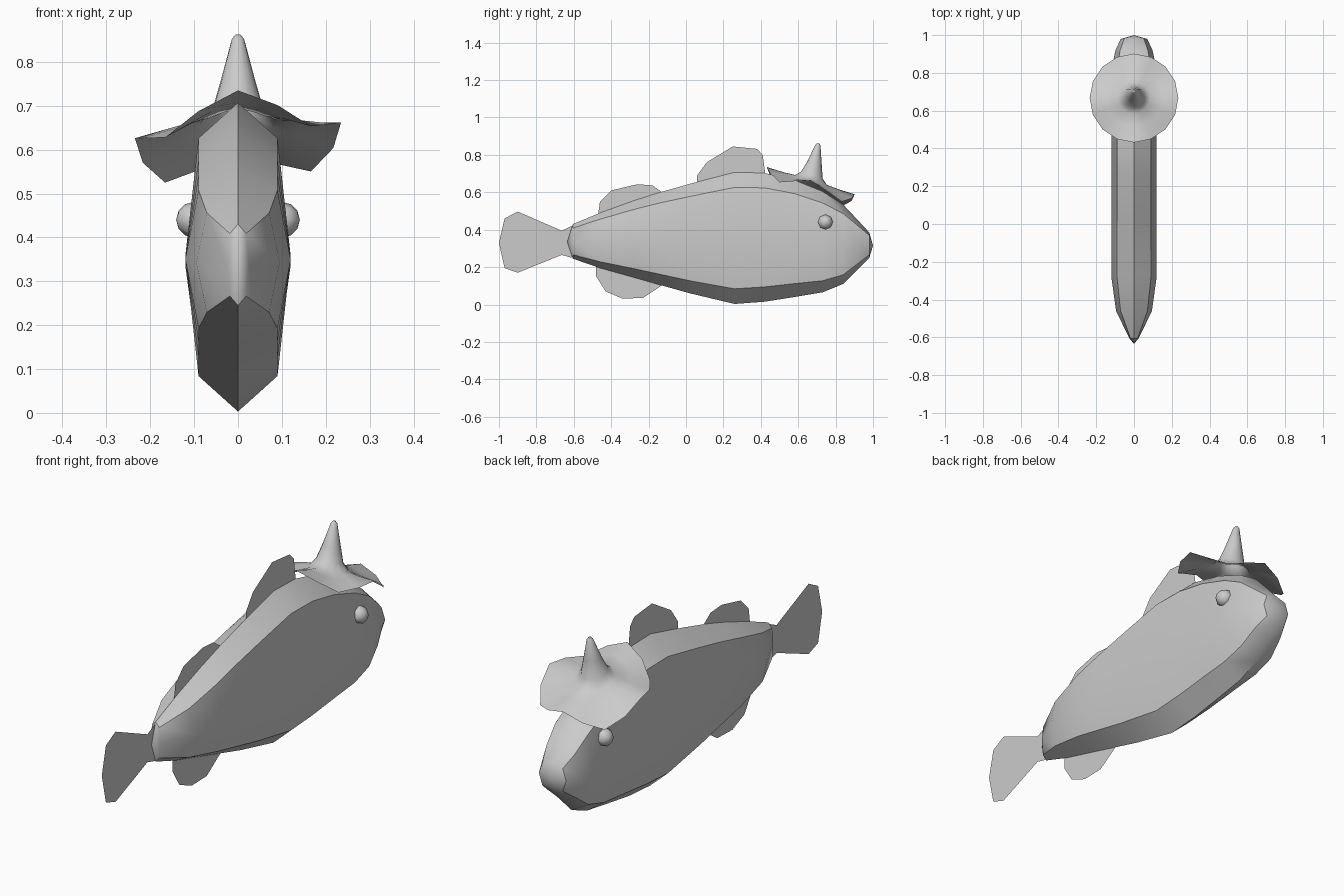
import bpy
from math import sin, cos, pi, radians

if "Cube" in bpy.data.objects:
    bpy.data.objects.remove(bpy.data.objects["Cube"])


def make(name, verts, faces, smooth=40):
    me = bpy.data.meshes.new(name)
    me.from_pydata(verts, [], faces)
    me.update()
    ob = bpy.data.objects.new(name, me)
    bpy.context.collection.objects.link(ob)
    if smooth:
        bpy.ops.object.select_all(action='DESELECT')
        ob.select_set(True)
        bpy.context.view_layer.objects.active = ob
        bpy.ops.object.shade_smooth_by_angle(angle=radians(smooth))
    return ob


def bridge(rings, n):
    return [(a * n + i, a * n + (i + 1) % n, (a + 1) * n + (i + 1) % n, (a + 1) * n + i)
            for a in range(rings - 1) for i in range(n)]


# Body: eight-sided sections lofted from tail to nose (y, top, bottom, half width)
stations = [(-0.605, .43, .245, .025), (-0.46, .49, .195, .095), (-0.28, .555, .145, .12),
            (-0.14, .60, .105, .12), (0.02, .645, .06, .12), (0.26, .707, .003, .12),
            (0.42, .703, .015, .12), (0.58, .665, .04, .12), (0.73, .605, .065, .12),
            (0.84, .535, .11, .115), (0.92, .45, .19, .098), (0.98, .385, .25, .07)]
section = [(0, 1), (.75, .77), (1, 0), (.75, -.77), (0, -1), (-.75, -.77), (-1, 0), (-.75, .77)]
verts = []
for y, t, b, w in stations:
    verts += [(w * sx, y, (t + b) / 2 + sz * (t - b) / 2) for sx, sz in section]
faces = bridge(len(stations), 8)
last = (len(stations) - 1) * 8
verts += [(0, -0.635, .335), (0, 1.0, .315)]
tail_tip, nose = len(verts) - 2, len(verts) - 1
for i in range(8):
    j = (i + 1) % 8
    faces += [(j, i, tail_tip), (last + i, last + j, nose)]
make("body", verts, faces)

# Fins: flat sheets on the centre plane
fins = {
    "front_dorsal_fin": [(.06, .64), (.06, .69), (.11, .76), (.25, .845), (.38, .832),
                         (.41, .80), (.425, .69)],
    "rear_dorsal_fin": [(-.47, .48), (-.46, .55), (-.40, .61), (-.26, .643), (-.18, .637),
                        (-.12, .595)],
    "belly_fin": [(-.48, .21), (-.48, .15), (-.43, .07), (-.34, .032), (-.23, .035),
                  (-.12, .108)],
    "tail_fin": [(-.61, .42), (-.665, .395), (-.90, .497), (-.97, .46), (-1, .33),
                 (-.97, .195), (-.90, .17), (-.665, .265), (-.61, .25)],
}
for name, pts in fins.items():
    make(name, [(0, y, z) for y, z in pts], [tuple(range(len(pts)))], 0)

# Eyes
for side, name in ((1, "right_eye"), (-1, "left_eye")):
    bpy.ops.mesh.primitive_uv_sphere_add(segments=8, ring_count=6, radius=0.041,
                                         location=(side * .1, .745, .44),
                                         rotation=(0, pi / 2, 0))
    bpy.context.object.name = name
    bpy.ops.object.shade_smooth_by_angle(angle=radians(60))

# Pointed hat: tilted wavy brim flowing into a leaning cone (radius, height)
N = 16
profile = [(.235, 0), (.15, 0), (.085, .004), (.058, .03), (.038, .10), (.014, .19), (.006, .2)]
verts = []
for r, h in profile:
    wave = (r / .235) ** 2 if h < .01 else 0
    for i in range(N):
        a = 2 * pi * i / N
        x, y = r * cos(a), r * sin(a)
        z = .662 - .31 * y * (1 if h < .1 else .3) + h
        z += wave * (-.032 * (1 - cos(4 * a)) - .018 * cos(a) ** 2 + .018 * cos(a))
        verts.append((x, .667 + y + h * .2, z))
faces = bridge(len(profile), N)
faces.append(tuple(range((len(profile) - 1) * N, len(profile) * N)))
make("hat", verts, faces, 50)
